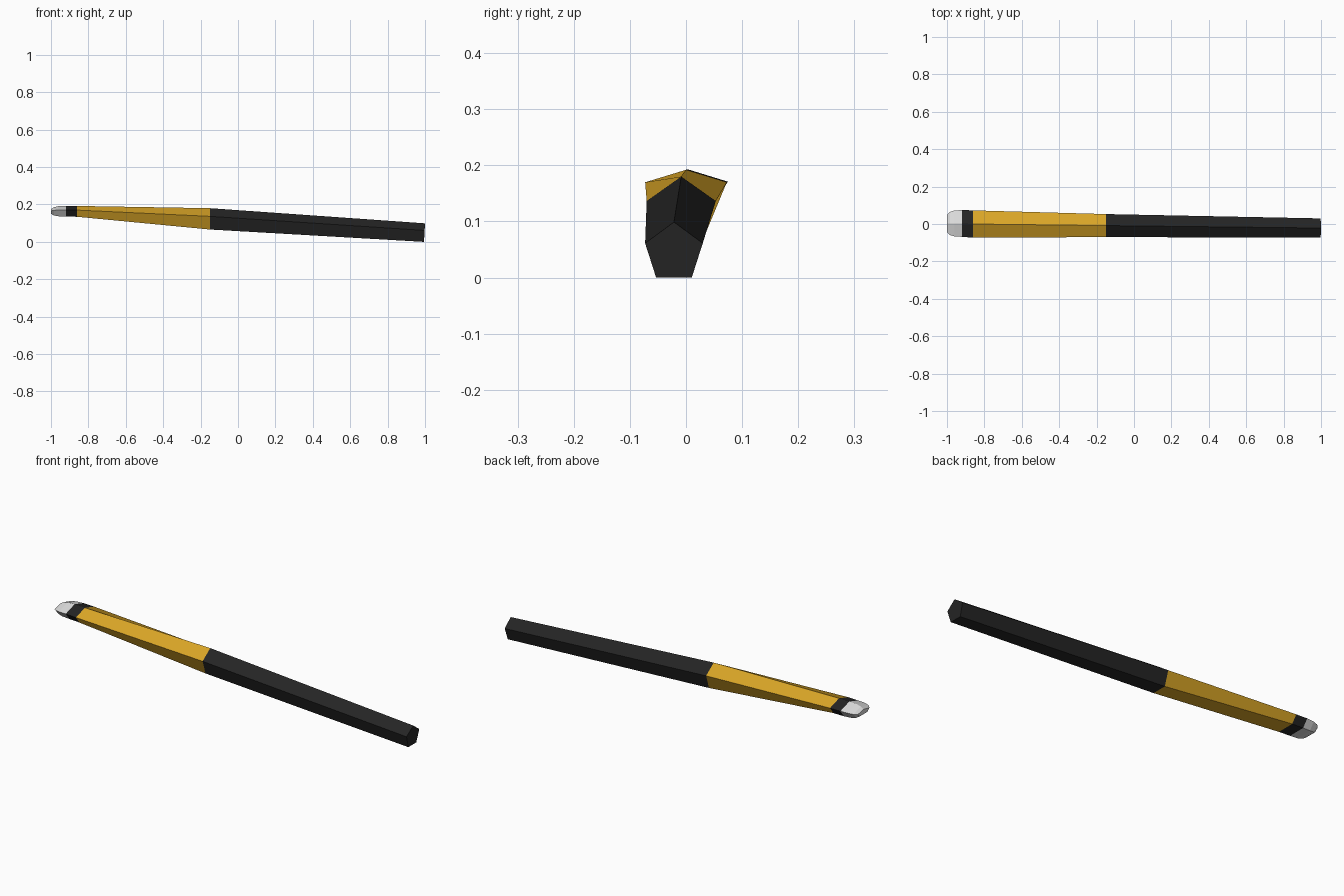
import bpy, math

if "Cube" in bpy.data.objects:
    bpy.data.objects.remove(bpy.data.objects["Cube"])


def material(name, rgb):
    m = bpy.data.materials.new(name)
    m.diffuse_color = (*rgb, 1.0)
    m.use_nodes = True
    m.node_tree.nodes["Principled BSDF"].inputs["Base Color"].default_value = m.diffuse_color
    return m


black = material("black", (0.018, 0.018, 0.018))
gold = material("gold", (0.70, 0.38, 0.02))
white = material("off white", (0.72, 0.72, 0.72))


def ring(x, cy, cz, ry, rz, lean=0.0):
    """Five-sided section with a ridge at the top; lean tilts it along x."""
    pts = []
    for i in range(5):
        a = math.pi / 2 + i * math.tau / 5
        pts.append((x + lean * (math.sin(a) - 1),
                    cy + ry * math.cos(a), cz + rz * math.sin(a)))
    return pts


def loft(name, rings, mat, cap_start=False, cap_end=False):
    verts = [p for r in rings for p in r]
    faces = []
    for k in range(len(rings) - 1):
        for i in range(5):
            j = (i + 1) % 5
            faces.append((k * 5 + i, k * 5 + j, k * 5 + 5 + j, k * 5 + 5 + i))
    if cap_start:
        faces.append((4, 3, 2, 1, 0))
    if cap_end:
        b = (len(rings) - 1) * 5
        faces.append(tuple(range(b, b + 5)))
    # sections wind seen from +x, so flip sides to face outward
    faces = [tuple(reversed(f)) if len(f) == 4 else f for f in faces]
    me = bpy.data.meshes.new(name)
    me.from_pydata(verts, [], faces)
    me.materials.append(mat)
    me.update()
    ob = bpy.data.objects.new(name, me)
    bpy.context.collection.objects.link(ob)
    return ob


# Shared sections, from the thick end to the flattened tip
end = ring(1.0, -0.0215, 0.0443, 0.054, 0.0547, 0.003)
joint = ring(-0.15, -0.0085, 0.117, 0.0647, 0.063)
band_a = ring(-0.86, 0.0, 0.160, 0.0765, 0.032)
band_b = ring(-0.92, 0.003, 0.161, 0.0755, 0.032)
tip = [ring(x, 0.003, 0.161, 0.0755 * sy, 0.032 * sz)
       for x, sy, sz in ((-0.96, 0.96, 0.93), (-0.985, 0.86, 0.75), (-1.0, 0.66, 0.42))]

# Dark shaft, gold taper, dark band and rounded pale tip
loft("shaft", [joint, end], black, cap_end=True)
loft("taper", [band_a, joint], gold)
loft("band", [band_b, band_a], black)
loft("tip", tip[::-1] + [band_b], white, cap_start=True)
